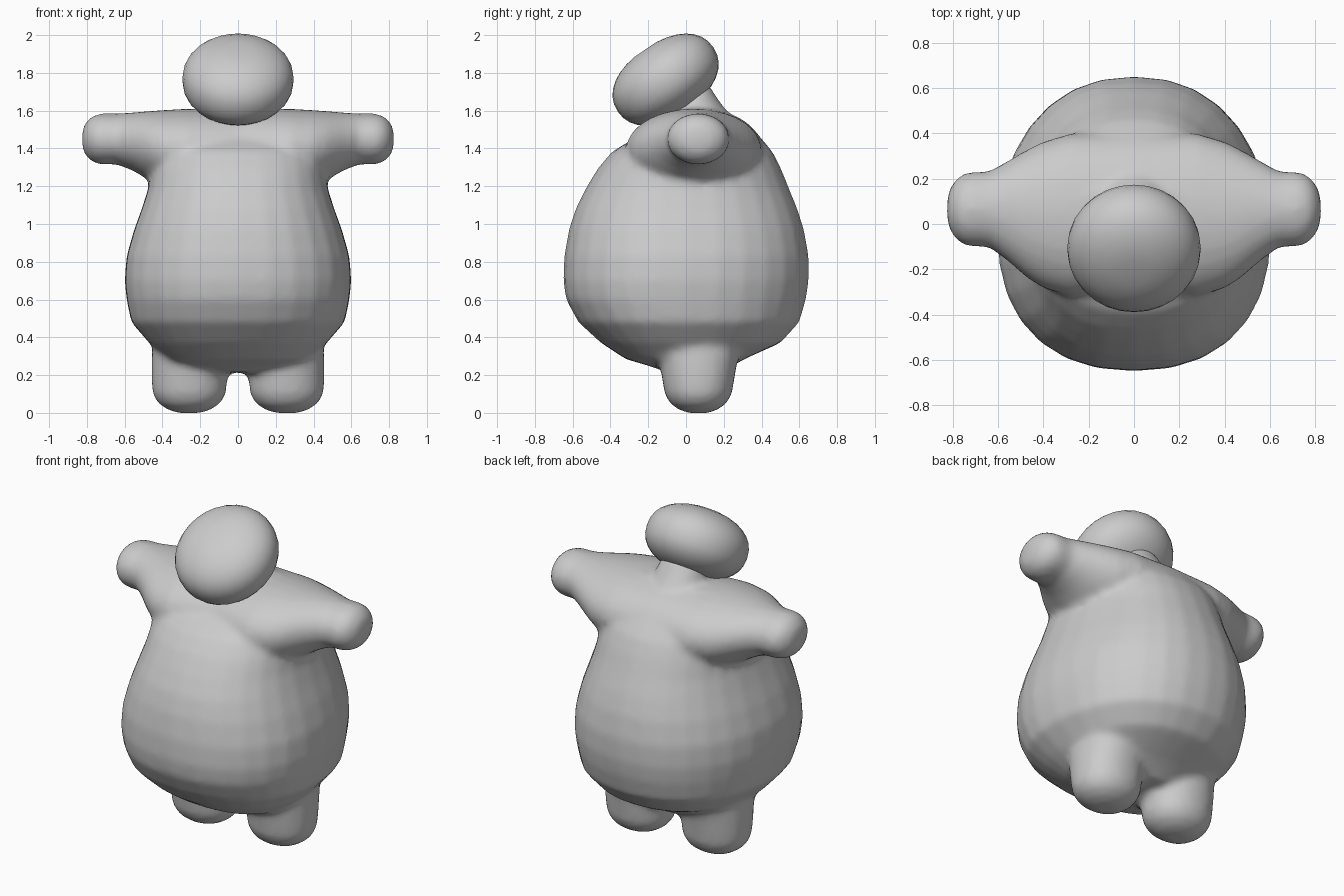
import bpy, bmesh, math
from mathutils import Matrix, Vector

if "Cube" in bpy.data.objects:
    bpy.data.objects.remove(bpy.data.objects["Cube"])

grey = bpy.data.materials.new("light grey")
grey.diffuse_color = (0.6, 0.6, 0.6, 1)
grey.use_nodes = True
grey.node_tree.nodes["Principled BSDF"].inputs["Base Color"].default_value = grey.diffuse_color
SIDES = 28


def spow(v, p):
    return math.copysign(abs(v) ** p, v)


def outline(n):
    """Unit superellipse points; n = 2 is a circle, higher is squarer."""
    for i in range(SIDES):
        t = 2 * math.pi * i / SIDES
        yield spow(math.cos(t), 2 / n), spow(math.sin(t), 2 / n)


def loft(bm, rings):
    """Skin a list of point rings and cap both ends."""
    loops = [[bm.verts.new(p) for p in ring] for ring in rings]
    for a, b in zip(loops, loops[1:]):
        for i in range(SIDES):
            j = (i + 1) % SIDES
            bm.faces.new((a[i], a[j], b[j], b[i]))
    bm.faces.new(loops[0][::-1])
    bm.faces.new(loops[-1])


def finish(name, bm):
    bmesh.ops.recalc_face_normals(bm, faces=bm.faces)
    me = bpy.data.meshes.new(name)
    bm.to_mesh(me)
    bm.free()
    me.materials.append(grey)
    ob = bpy.data.objects.new(name, me)
    bpy.context.collection.objects.link(ob)
    for p in me.polygons:
        p.use_smooth = True
    return ob


bm = bmesh.new()

# torso: height, half width, front y, back y
torso = [(0.215, 0.16, -0.10, 0.20), (0.25, 0.30, -0.20, 0.25),
         (0.285, 0.37, -0.32, 0.31), (0.37, 0.47, -0.45, 0.50),
         (0.48, 0.565, -0.57, 0.60), (0.60, 0.59, -0.635, 0.635),
         (0.70, 0.60, -0.65, 0.65), (0.83, 0.59, -0.645, 0.65),
         (0.97, 0.55, -0.62, 0.625), (1.08, 0.51, -0.585, 0.59),
         (1.19, 0.475, -0.53, 0.545), (1.29, 0.46, -0.47, 0.505),
         (1.38, 0.445, -0.395, 0.46), (1.47, 0.41, -0.25, 0.385),
         (1.55, 0.34, -0.09, 0.28), (1.61, 0.22, 0.04, 0.17)]
loft(bm, [[(w * x * (1 - 0.06 * y), (f + b) / 2 + (b - f) / 2 * y, z)
           for x, y in outline(2.25)] for z, w, f, b in torso])

# neck: height, centre y, half width, half depth
neck = [(1.46, 0.08, 0.22, 0.24), (1.54, 0.07, 0.17, 0.20),
        (1.60, 0.06, 0.15, 0.155), (1.66, 0.05, 0.14, 0.12), (1.74, 0.03, 0.10, 0.09)]
loft(bm, [[(w * x, c + d * y, z) for x, y in outline(2)] for z, c, w, d in neck])

# arms: x, centre y, half depth, centre z, half height
arm = [(0.0, 0.06, 0.34, 1.40, 0.215), (0.28, 0.04, 0.36, 1.395, 0.215),
       (0.40, 0.04, 0.325, 1.40, 0.203), (0.47, 0.045, 0.285, 1.415, 0.183),
       (0.56, 0.058, 0.22, 1.437, 0.153), (0.64, 0.065, 0.167, 1.45, 0.135),
       (0.73, 0.065, 0.165, 1.45, 0.135), (0.775, 0.065, 0.145, 1.45, 0.12),
       (0.81, 0.065, 0.10, 1.45, 0.085), (0.825, 0.065, 0.045, 1.45, 0.04)]
# legs: height, radius x, radius y
leg = [(0.0, 0.06, 0.055), (0.015, 0.11, 0.10), (0.05, 0.165, 0.15),
       (0.10, 0.194, 0.178), (0.17, 0.20, 0.19), (0.26, 0.20, 0.205),
       (0.36, 0.195, 0.23), (0.50, 0.16, 0.20)]
for s in (-1, 1):
    loft(bm, [[(s * x, c + d * u, z + h * v) for u, v in outline(2)]
              for x, c, d, z, h in arm])
    loft(bm, [[(s * 0.258 + rx * x, 0.065 + ry * y, z) for x, y in outline(2.15)]
              for z, rx, ry in leg])

# blend torso, neck, arms and legs into one soft skin
body = finish("body", bm)
remesh = body.modifiers.new("blend", 'REMESH')
remesh.mode = 'VOXEL'
remesh.voxel_size = 0.022
remesh.use_smooth_shade = True
soften = body.modifiers.new("soften", 'SMOOTH')
soften.factor = 0.5
soften.iterations = 6

# head: flattened rounded form leaning back
bm = bmesh.new()
rings = []
for k in range(1, 16):
    a = -math.pi / 2 + math.pi * k / 16
    r, h = spow(math.cos(a), 0.9), spow(math.sin(a), 0.9)
    rings.append([Vector((0.295 * r * x, 0.305 * r * y, 0.195 * h)) for x, y in outline(2)])
loft(bm, rings)
bm.transform(Matrix.Translation((0, -0.108, 1.765)) @ Matrix.Rotation(math.radians(34), 4, 'X'))
finish("head", bm)
